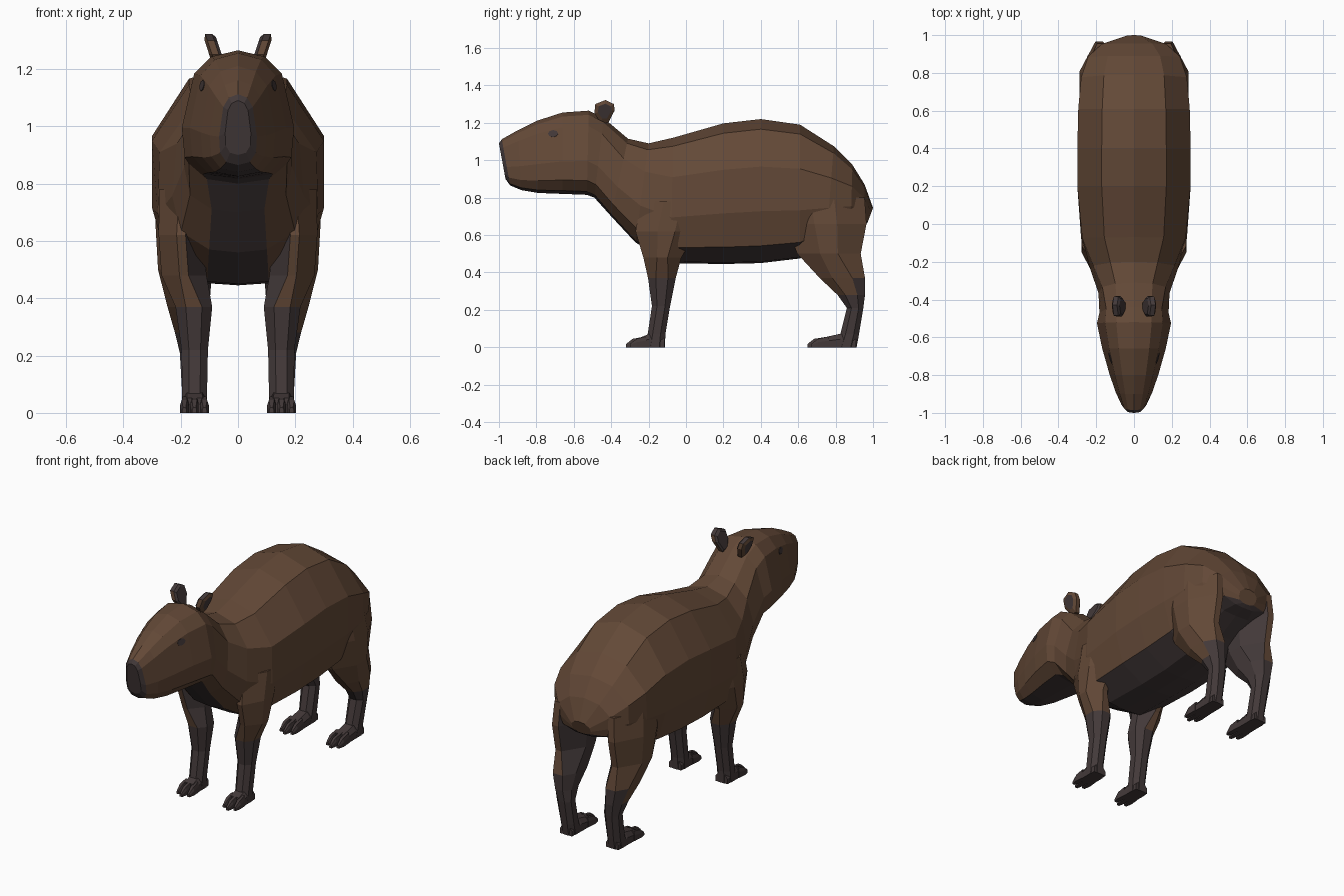
import bpy, bmesh, math
from mathutils import Vector
from mathutils.bvhtree import BVHTree

if "Cube" in bpy.data.objects:
    bpy.data.objects.remove(bpy.data.objects["Cube"])


def material(name, rgb):
    m = bpy.data.materials.new(name)
    m.diffuse_color = (*rgb, 1)
    m.use_nodes = True
    m.node_tree.nodes["Principled BSDF"].inputs["Base Color"].default_value = m.diffuse_color
    return m


BROWN = material("brown fur", (0.125, 0.066, 0.038))
DARK = material("dark skin", (0.056, 0.041, 0.041))


def loft(name, rings, dark, mirror=True):
    """Skin closed rings; dark(ring, segment, centre, normal) picks the colour."""
    bm = bmesh.new()
    vs = [[bm.verts.new(p) for p in r] for r in rings]
    n = len(rings[0])
    tags = []
    for i in range(len(vs) - 1):
        for j in range(n):
            k = (j + 1) % n
            bm.faces.new((vs[i][j], vs[i][k], vs[i + 1][k], vs[i + 1][j]))
            tags.append((i, j))
    for i, ring in ((-1, vs[0]), (len(vs), vs[-1])):
        bm.faces.new(ring)
        tags.append((i, -1))
    bmesh.ops.recalc_face_normals(bm, faces=bm.faces)
    bm.normal_update()
    for f, (i, j) in zip(list(bm.faces), tags):
        f.material_index = int(dark(i, j, f.calc_center_median(), f.normal))
    me = bpy.data.meshes.new(name)
    bm.to_mesh(me)
    bm.free()
    me.materials.append(BROWN)
    me.materials.append(DARK)
    ob = bpy.data.objects.new(name, me)
    bpy.context.collection.objects.link(ob)
    if mirror:
        ob.modifiers.new("mirror", 'MIRROR').use_mirror_merge = False
    return ob


# Head and body: half cross-sections as (width fraction, drop fraction)
HEAD = [(0, 0), (.48, .05), (.78, .18), (1, .6), (.95, .83), (.62, .96), (0, 1)]
BODY = [(0, 0), (.57, .07), (1, .33), (1, .64), (.83, .88), (.36, .99), (0, 1)]


def section(yt, zt, yb, zb, w, s):
    half = []
    for (hx, ht), (bx, bt) in zip(HEAD, BODY):
        x, t = hx + (bx - hx) * s, ht + (bt - ht) * s
        half.append(Vector((x * w, yt + (yb - yt) * t, zt + (zb - zt) * t)))
    return half + [Vector((-p.x, p.y, p.z)) for p in half[-2:0:-1]]


# Each station: top y, top z, bottom y, bottom z, half width, head-to-body blend
stations = [
    (-1.0, 1.09, -.965, .90, .045, 0),
    (-.985, 1.112, -.94, .865, .066, 0),
    (-.9, 1.16, -.88, .84, .098, 0),
    (-.8, 1.21, -.79, .825, .13, 0),
    (-.66, 1.255, -.66, .82, .168, 0),
    (-.52, 1.265, -.53, .815, .196, 0),
    (-.44, 1.225, -.49, .80, .183, .1),
    (-.31, 1.115, -.40, .70, .188, .5),
    (-.2, 1.09, -.27, .56, .23, .7),
    (-.07, 1.12, -.08, .45, .28, .9),
    (.2, 1.197, .2, .445, .30, 1),
    (.4, 1.22, .4, .45, .30, 1),
    (.61, 1.19, .61, .475, .295, 1),
    (.79, 1.075, .75, .56, .28, 1),
    (.89, .975, .88, .63, .243, 1),
    (.955, .87, .95, .65, .17, 1),
    (1.0, .745, .97, .665, .06, 1),
]
body = loft("head_and_body", [section(*s) for s in stations],
            lambda i, j, c, n: i in (-1, 0) or j in (5, 6)
            or (i > 8 and j in (4, 7)), mirror=False)


# Legs: horizontal chamfered rings (z, front y, back y, inner x, outer x)
def leg_ring(z, y0, y1, x0, x1):
    wide = .45 < z
    a, b = (x1 - x0) * (.4 if wide else .28), (y1 - y0) * (.36 if wide else .28)
    return [Vector(p) for p in (
        (x0 + a, y0, z), (x1 - a, y0, z), (x1, y0 + b, z), (x1, y1 - b, z),
        (x1 - a, y1, z), (x0 + a, y1, z), (x0, y1 - b, z), (x0, y0 + b, z))]


front = [(.78, -.24, .10, .10, .275), (.62, -.27, .06, .12, .277),
         (.48, -.228, -.025, .11, .267), (.37, -.203, -.055, .09, .218),
         (.22, -.182, -.085, .105, .197), (.07, -.205, -.11, .108, .195),
         (0, -.22, -.113, .108, .195)]
hind = [(.80, .50, .955, .08, .272), (.66, .53, .965, .08, .288),
        (.50, .595, .934, .09, .279), (.37, .715, .957, .10, .246),
        (.28, .81, .957, .11, .22), (.21, .86, .948, .108, .203),
        (.07, .825, .925, .108, .195), (0, .80, .912, .108, .195)]
loft("front_leg", [leg_ring(*r) for r in front],
     lambda i, j, c, n: c.z < .37 or n.x < -.2)
loft("hind_leg", [leg_ring(*r) for r in hind],
     lambda i, j, c, n: c.z < (.34 if n.y > .3 else .31) or n.x < -.3)


# Feet: a sloping pad with three toes
def slab(y, x0, x1, z):
    e = (x1 - x0) * .2
    return [Vector(p) for p in ((x0, y, 0), (x1, y, 0), (x1, y, z * .6),
                                (x1 - e, y, z), (x0 + e, y, z), (x0, y, z * .6))]


def foot(name, heel, ankle, knuckle, tip):
    always = lambda *a: True
    loft(name + "_foot", [slab(heel, .112, .192, .05), slab(ankle, .108, .195, .072),
                          slab(knuckle, .106, .196, .052)], always)
    for k in (-1, 0, 1):
        cx = .152 + k * .032
        ex = .152 + k * .035
        end = tip + .02 * abs(k)
        loft(name + "_toe", [slab(knuckle + .03, cx - .014, cx + .014, .058),
                             slab(end + .035, ex - .015, ex + .015, .045),
                             slab(end, ex - .008, ex + .008, .018)], always)


foot("front", -.115, -.195, -.245, -.32)
foot("hind", .91, .825, .735, .65)

# Ears: thick leaning flaps, dark on the inner face
ear_outline = [(-.455, 1.20), (-.49, 1.25), (-.485, 1.30), (-.43, 1.322),
               (-.385, 1.30), (-.382, 1.265), (-.415, 1.20)]


def ear_side(off, size):
    mid = Vector((0, -.435, 1.265))
    pts = [mid + (Vector((0, y, z)) - mid) * size for y, z in ear_outline]
    return [p + Vector((off + .05 + (p.z - 1.2) * .33, 0, 0)) for p in pts]


loft("ear", [ear_side(-.01, .8), ear_side(.0, 1), ear_side(.024, 1),
             ear_side(.034, .65)],
     lambda i, j, c, n: i in (-1, 0, 4) or n.z > .6)

# Eyes: thin discs laid on the side of the head
tree = BVHTree.FromPolygons([v.co for v in body.data.vertices],
                            [p.vertices for p in body.data.polygons])
spot, normal, _, _ = tree.ray_cast(Vector((1, -.71, 1.142)), Vector((-1, 0, 0)))
u = normal.cross(Vector((0, 0, 1))).normalized()
v = u.cross(normal)


def eye_ring(lift):
    return [spot + normal * lift + u * .028 * math.cos(k * math.pi / 4)
            + v * .019 * math.sin(k * math.pi / 4) for k in range(8)]


loft("eye", [eye_ring(-.004), eye_ring(.003)], lambda *a: True)
